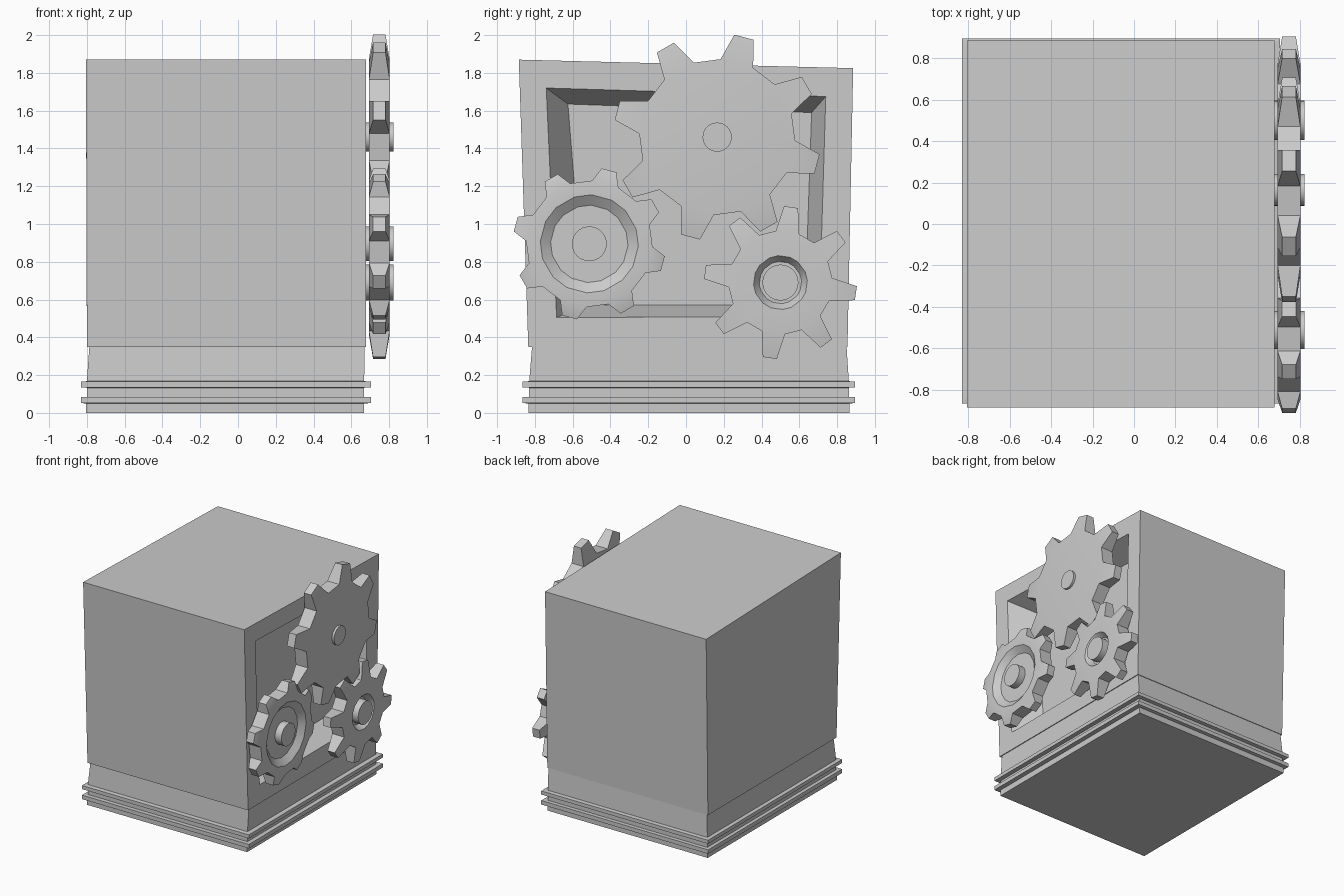
import bpy, bmesh, math

if "Cube" in bpy.data.objects:
    bpy.data.objects.remove(bpy.data.objects["Cube"])

grey = bpy.data.materials.new("plain grey")
grey.diffuse_color = (0.6, 0.6, 0.6, 1)
grey.use_nodes = True
grey.node_tree.nodes["Principled BSDF"].inputs["Base Color"].default_value = grey.diffuse_color


def finish(bm, name, smooth=False):
    """Turn a bmesh into a named, coloured object."""
    bmesh.ops.recalc_face_normals(bm, faces=bm.faces)
    mesh = bpy.data.meshes.new(name)
    bm.to_mesh(mesh)
    bm.free()
    mesh.materials.append(grey)
    obj = bpy.data.objects.new(name, mesh)
    bpy.context.collection.objects.link(obj)
    if smooth:
        bpy.ops.object.select_all(action='DESELECT')
        obj.select_set(True)
        bpy.context.view_layer.objects.active = obj
        bpy.ops.object.shade_smooth_by_angle(angle=math.radians(30))
    return obj


def bridge(bm, a, b):
    for i in range(len(a)):
        j = (i + 1) % len(a)
        bm.faces.new((a[i], a[j], b[j], b[i]))


def rect(bm, x0, x1, y0, y1, z):
    return [bm.verts.new((x, y, z)) for x, y in ((x0, y0), (x1, y0), (x1, y1), (x0, y1))]


# Base plinth with two thin trim bands, as stacked rectangles
def stack(name, levels):
    bm = bmesh.new()
    rings = [rect(bm, *lv) for lv in levels]
    for a, b in zip(rings, rings[1:]):
        bridge(bm, a, b)
    bm.faces.new(rings[0])
    bm.faces.new(rings[-1])
    return finish(bm, name)


core0 = (-0.805, 0.668, -0.835, 0.865)
core1 = (-0.80, 0.668, -0.83, 0.862)
band = (-0.83, 0.705, -0.865, 0.895)
stack("base", [
    (*core0, 0), (*core0, 0.05), (*band, 0.052), (*band, 0.085),
    (*core1, 0.085), (*core1, 0.133), (*band, 0.135), (*band, 0.165),
    (*core1, 0.168), (-0.787, 0.67, -0.815, 0.85, 0.35)])

# Main housing with a recessed window in its right side
bm = bmesh.new()
low = rect(bm, -0.80, 0.677, -0.835, 0.855, 0.35)
top = rect(bm, -0.805, 0.677, -0.885, 0.885, 1.87)
for v in top[2:]:
    v.co.z = 1.825
bm.faces.new(low)
bm.faces.new(top)
for i in (0, 2, 3):
    j = (i + 1) % 4
    bm.faces.new((low[i], low[j], top[j], top[i]))
rim = [bm.verts.new((0.677, y, z)) for y, z in
       ((-0.685, 0.505), (0.705, 0.51), (0.74, 1.675), (-0.74, 1.72))]
floor = [bm.verts.new((0.47, y, z)) for y, z in
         ((-0.54, 0.57), (0.63, 0.57), (0.665, 1.59), (-0.625, 1.635))]
bridge(bm, [low[1], low[2], top[2], top[1]], rim)
bridge(bm, rim, floor)
bm.faces.new(floor)
finish(bm, "housing")

GEAR_X = 0.748


def gear(name, y, z, root, tip, phase, base_w, tip_w, axle_r, dish=None, teeth=8):
    """Tapered-tooth gear facing +x, with an optional dished centre and an axle."""
    bm = bmesh.new()
    ha, ta = base_w / 2 / root, tip_w / 2 / tip
    angles = [math.radians(phase) + k * math.tau / teeth + s * ha
              for k in range(teeth) for s in (-1, 1)]

    def point(x, r, a):
        return bm.verts.new((GEAR_X + x, y + r * math.cos(a), z + r * math.sin(a)))

    def ring(x, r):
        return [point(x, r, a) for a in angles]

    back, front = ring(-0.055, root), ring(0.055, root)
    for k in range(teeth):
        l, r, n = 2 * k, 2 * k + 1, (2 * k + 2) % (2 * teeth)
        mid = math.radians(phase) + k * math.tau / teeth
        bl, br = point(-0.033, tip, mid - ta), point(-0.033, tip, mid + ta)
        fl, fr = point(0.033, tip, mid - ta), point(0.033, tip, mid + ta)
        for face in ((back[l], back[r], br, bl), (front[l], front[r], fr, fl),
                     (back[l], bl, fl, front[l]), (back[r], br, fr, front[r]),
                     (bl, br, fr, fl), (back[r], back[n], front[n], front[r])):
            bm.faces.new(face)
    bm.faces.new(back)
    last = front
    for r, x in dish or ():
        nxt = ring(x, r)
        bridge(bm, last, nxt)
        last = nxt
    bm.faces.new(last)
    finish(bm, name, smooth=True)

    # Axle through the gear centre
    bm = bmesh.new()
    ends = [[bm.verts.new((GEAR_X + s * 0.074,
                           y + axle_r * math.cos(i * math.tau / 32),
                           z + axle_r * math.sin(i * math.tau / 32)))
             for i in range(32)] for s in (-1, 1)]
    bridge(bm, *ends)
    for e in ends:
        bm.faces.new(e)
    finish(bm, name + "_axle", smooth=True)


gear("large_gear", 0.165, 1.46, 0.413, 0.55, 30, 0.18, 0.105, 0.077)
gear("dished_gear", -0.512, 0.895, 0.335, 0.405, 30, 0.145, 0.08, 0.092,
     dish=((0.26, 0.055), (0.205, 0.015)))
gear("small_gear", 0.50, 0.69, 0.275, 0.405, 37, 0.125, 0.075, 0.095,
     dish=((0.143, 0.055), (0.112, 0.01)))
